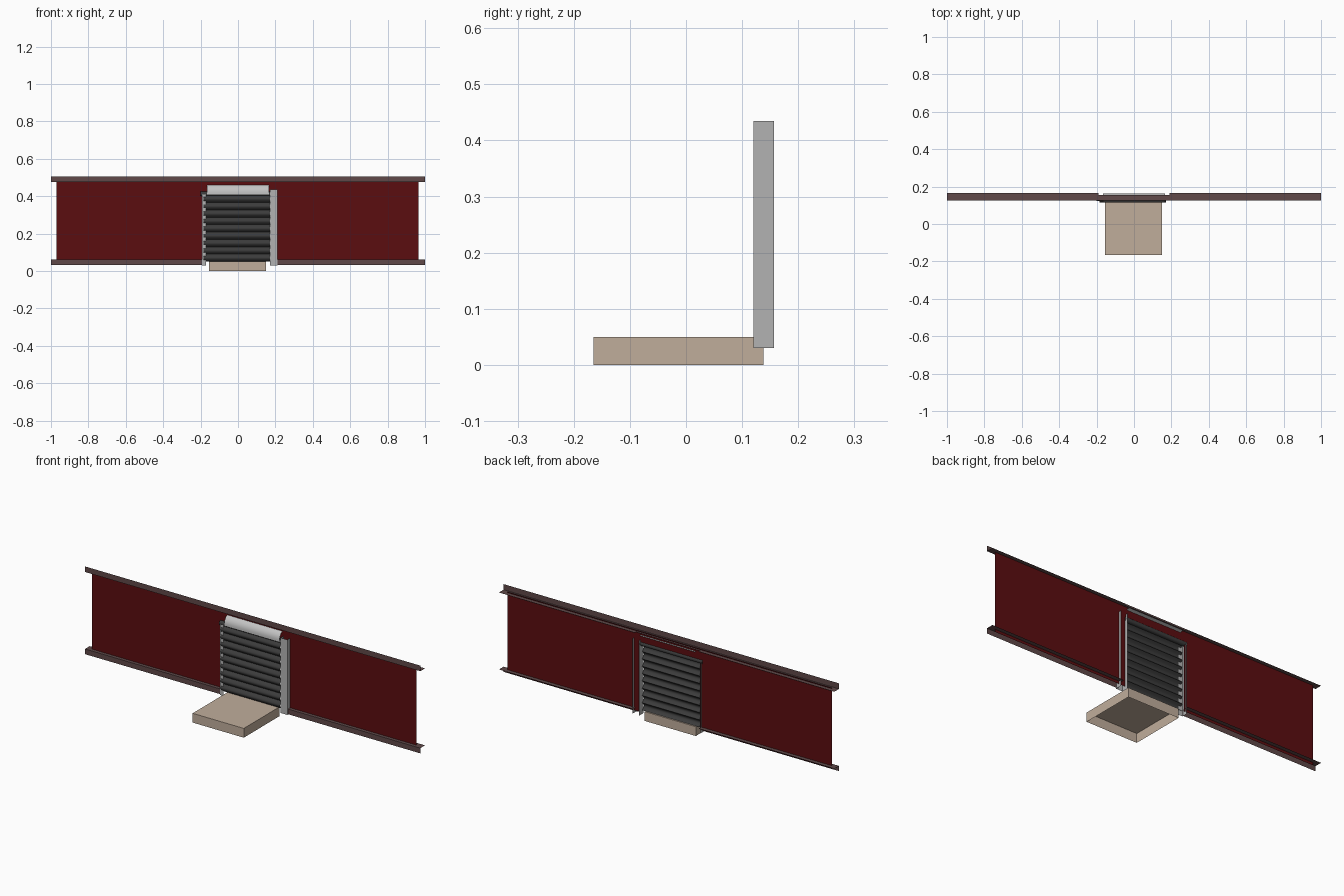
import bpy, math

if "Cube" in bpy.data.objects:
    bpy.data.objects.remove(bpy.data.objects["Cube"])

def mat(name, rgb):
    m = bpy.data.materials.new(name)
    m.diffuse_color = (*rgb, 1)
    m.use_nodes = True
    m.node_tree.nodes["Principled BSDF"].inputs["Base Color"].default_value = m.diffuse_color
    return m

RED = mat("dark red", (0.105, 0.004, 0.005))
BROWN = mat("rail brown", (0.115, 0.066, 0.066))
GREY = mat("post grey", (0.45, 0.45, 0.45))
DARK = mat("shutter charcoal", (0.045, 0.045, 0.045))
LIGHT = mat("cover light grey", (0.55, 0.55, 0.55))
TAN = mat("step tan", (0.53, 0.42, 0.33))

def mesh(name, verts, faces, m, smooth=False):
    me = bpy.data.meshes.new(name)
    me.from_pydata(verts, [], faces)
    me.materials.append(m)
    for p in me.polygons:
        p.use_smooth = smooth
    o = bpy.data.objects.new(name, me)
    bpy.context.collection.objects.link(o)
    return o

def sheet_x(name, yz, x0, x1, m, smooth=False):
    """Thin sheet: a y-z profile (listed upward for a front-facing side) swept along x."""
    n = len(yz)
    v = [(x0, y, z) for y, z in yz] + [(x1, y, z) for y, z in yz]
    return mesh(name, v, [(i, i + n, i + n + 1, i + 1) for i in range(n - 1)], m, smooth)

def sheet_z(name, xy, z0, z1, m):
    """Thin sheet: an x-y profile swept upward."""
    n = len(xy)
    v = [(x, y, z0) for x, y in xy] + [(x, y, z1) for x, y in xy]
    return mesh(name, v, [(i, i + 1, i + 1 + n, i + n) for i in range(n - 1)], m)

# Wall panel: one sheet with a door opening
W = 0.143
xs, zs = (-0.97, -0.185, 0.175, 0.965), (0.045, 0.42, 0.48)
verts = [(x, W, z) for z in zs for x in xs]
mesh("wall_panel", verts, [(r * 4 + c, r * 4 + c + 1, r * 4 + c + 5, r * 4 + c + 4)
     for r in range(2) for c in range(3) if (r, c) != (0, 1)], RED)

# Upper angle rail, its flange narrower over the door cover
sheet_x("upper_rail_face", [(0.125, 0.475), (0.125, 0.505)], -1, 1, BROWN)
for name, x0, x1, y in (("left", -1, -0.19, 0.165), ("middle", -0.19, 0.19, 0.155),
                        ("right", 0.19, 1, 0.165)):
    sheet_x("upper_rail_flange_" + name, [(0.125, 0.475), (y, 0.475)], x0, x1, BROWN)

# Lower angle rails either side of the door
for name, x0, x1 in (("left", -1, -0.19), ("right", 0.2, 1)):
    sheet_x("lower_rail_" + name, [(0.125, 0.032), (0.125, 0.06), (0.165, 0.06)], x0, x1, BROWN)

# Door guides: open-backed channel on the right, angle tucked behind the shutter on the left
sheet_z("right_guide", [(0.17, 0.157), (0.17, 0.12), (0.21, 0.12), (0.21, 0.157)], 0.03, 0.435, GREY)
sheet_z("left_guide", [(-0.193, 0.15), (-0.193, 0.121), (-0.17, 0.121)], 0.03, 0.41, GREY)

# Corrugated shutter
SLATS, STEPS = 9, 8
prof = []
for i in range(SLATS * STEPS + 1):
    t = i / STEPS
    prof.append((0.131 - 0.015 * abs(math.sin(math.pi * t)), 0.05 + 0.355 * t / SLATS))
s = sheet_x("shutter", prof, -0.185, 0.17, DARK, True)

# Shutter drum
bpy.ops.mesh.primitive_cylinder_add(vertices=20, radius=0.012, depth=0.37,
    location=(-0.015, 0.136, 0.412), rotation=(0, math.pi / 2, 0))
drum = bpy.context.object
drum.name = "shutter_drum"
drum.data.materials.append(DARK)

# Curved cover over the drum, its back edge cutting through the wall
arc = [(0.118, 0.41)]
for i in range(11):
    a = math.pi / 2 * i / 10
    arc.append((0.162 - 0.044 * math.cos(a), 0.42 + 0.045 * math.sin(a)))
c = sheet_x("drum_cover", arc, -0.165, 0.165, LIGHT, True)

# Smooth the rounded parts, keep the sharp creases
for o in bpy.context.selected_objects:
    o.select_set(False)
for o in (s, c, drum):
    o.select_set(True)
bpy.context.view_layer.objects.active = s
bpy.ops.object.shade_smooth_by_angle(angle=math.radians(40))

# Door step: a box open at the bottom
x0, x1, y0, y1 = -0.155, 0.15, -0.165, 0.138
v = [(x, y, z) for z in (0, 0.05) for x, y in ((x0, y0), (x1, y0), (x1, y1), (x0, y1))]
mesh("door_step", v, [(4, 5, 6, 7)] + [(i, (i + 1) % 4, (i + 1) % 4 + 4, i + 4) for i in range(4)], TAN)
